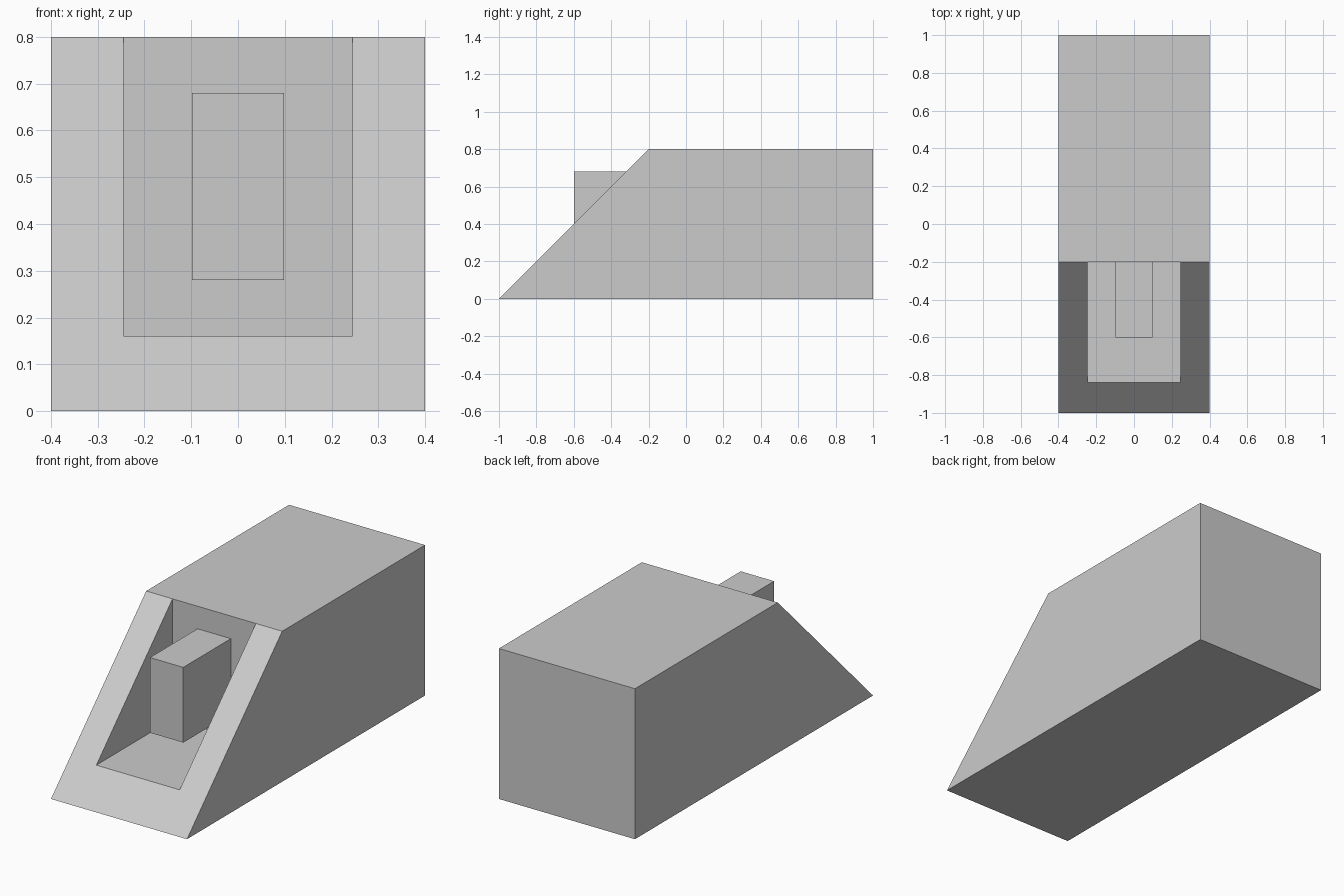
import bpy
import bmesh

cube = bpy.data.objects.get("Cube")
if cube:
    bpy.data.objects.remove(cube, do_unlink=True)

grey = bpy.data.materials.new("light_grey")
grey.use_nodes = True
colour = (0.6, 0.6, 0.6, 1)
grey.diffuse_color = colour
grey.node_tree.nodes["Principled BSDF"].inputs["Base Color"].default_value = colour


def extrude_profile(name, profile, half_width):
    """Extrude a closed (y, z) side profile symmetrically along x."""
    bm = bmesh.new()
    face = bm.faces.new([bm.verts.new((-half_width, y, z)) for y, z in profile])
    result = bmesh.ops.extrude_face_region(bm, geom=[face])
    verts = [g for g in result["geom"] if isinstance(g, bmesh.types.BMVert)]
    bmesh.ops.translate(bm, verts=verts, vec=(2 * half_width, 0, 0))
    bmesh.ops.recalc_face_normals(bm, faces=bm.faces)
    mesh = bpy.data.meshes.new(name)
    bm.to_mesh(mesh)
    bm.free()
    mesh.materials.append(grey)
    obj = bpy.data.objects.new(name, mesh)
    bpy.context.collection.objects.link(obj)
    return obj


# Body: long block with a sloping front
body = extrude_profile("body", [(-1, 0), (1, 0), (1, 0.8), (-0.2, 0.8)], 0.4)

# Pocket cut into the slope, with a level floor and an upright back wall
pocket = extrude_profile("pocket_cutter",
                         [(-1.2, 0.16), (-0.2, 0.16), (-0.2, 1), (-1.2, 1)], 0.245)
pocket.hide_render = True
pocket.hide_viewport = True
cut = body.modifiers.new("pocket", 'BOOLEAN')
cut.operation = 'DIFFERENCE'
cut.solver = 'EXACT'
cut.object = pocket

# Bracket block projecting from the back wall, clear of the floor
extrude_profile("bracket", [(-0.6, 0.28), (-0.2, 0.28), (-0.2, 0.68), (-0.6, 0.68)], 0.098)
